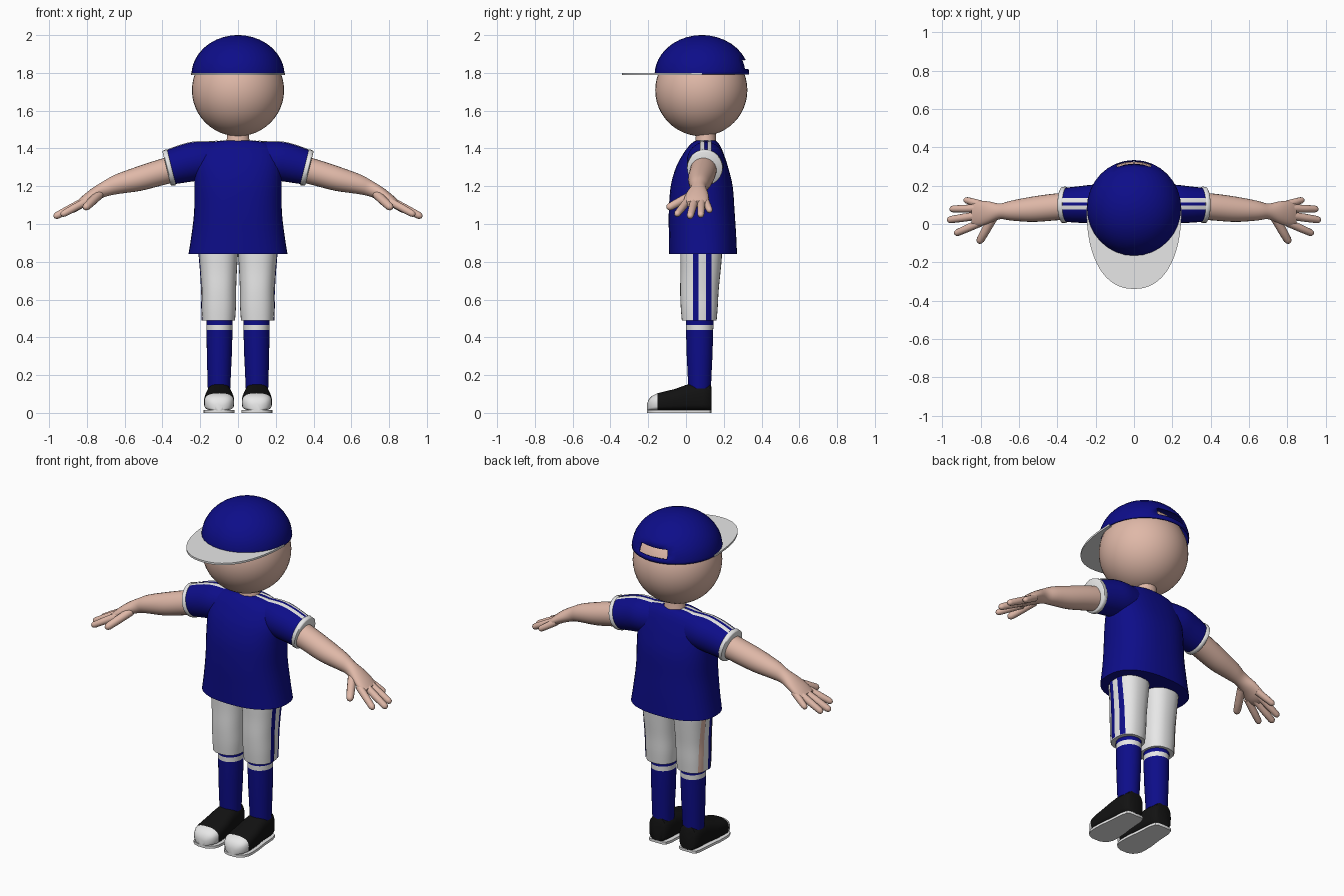
import bpy, bmesh, math
from mathutils import Vector
from mathutils.bvhtree import BVHTree

if "Cube" in bpy.data.objects:
    bpy.data.objects.remove(bpy.data.objects["Cube"])


def material(name, rgb):
    m = bpy.data.materials.new(name)
    m.diffuse_color = (*rgb, 1)
    m.use_nodes = True
    m.node_tree.nodes["Principled BSDF"].inputs["Base Color"].default_value = m.diffuse_color
    return m


BLUE = material("team blue", (0.004, 0.004, 0.25))
WHITE = material("white", (0.8, 0.8, 0.8))
SKIN = material("skin", (0.74, 0.48, 0.39))
BLACK = material("black", (0.006, 0.006, 0.006))


def finish(bm, name, mats, rule=None, angle=50):
    bmesh.ops.recalc_face_normals(bm, faces=bm.faces)
    for f in bm.faces:
        f.smooth = True
        if rule:
            f.material_index = rule(f.calc_center_median())
    me = bpy.data.meshes.new(name)
    bm.to_mesh(me)
    bm.free()
    for m in mats:
        me.materials.append(m)
    me.set_sharp_from_angle(angle=math.radians(angle))
    ob = bpy.data.objects.new(name, me)
    bpy.context.collection.objects.link(ob)
    return ob


def smooth_rows(rows, n):
    """Catmull-Rom interpolation of parameter rows."""
    out = []
    for i in range(len(rows) - 1):
        a, b, c, d = (rows[max(i - 1, 0)], rows[i], rows[i + 1], rows[min(i + 2, len(rows) - 1)])
        for k in range(n):
            t = k / n
            out.append([0.5 * (2 * q + (r - p) * t + (2 * p - 5 * q + 4 * r - s) * t * t
                               + (3 * q - p - 3 * r + s) * t ** 3) for p, q, r, s in zip(a, b, c, d)])
    return out + [list(rows[-1])]


def spow(v, e):
    return math.copysign(abs(v) ** e, v)


def loft(name, rings, mats, rule=None, caps=True, angle=50):
    bm = bmesh.new()
    vs = [[bm.verts.new(p) for p in r] for r in rings]
    n = len(vs[0])
    for a, b in zip(vs, vs[1:]):
        for i in range(n):
            bm.faces.new((a[i], a[(i + 1) % n], b[(i + 1) % n], b[i]))
    if caps:
        bm.faces.new(vs[0])
        bm.faces.new(vs[-1])
    return finish(bm, name, mats, rule, angle)


def angles(n):
    return [2 * math.pi * i / n for i in range(n)]


def upright(rows, s=1, e=1.0, n=32):
    """Rings stacked in z; row = z, cx, cy, rx, ry."""
    return [[(s * (cx + rx * spow(math.cos(t), e)), cy + ry * spow(math.sin(t), e), z)
             for t in angles(n)] for z, cx, cy, rx, ry in rows]


def sideways(rows, s=1, tilt=0.25, n=24):
    """Rings strung along x; row = x, cy, cz, ry, rz."""
    return [[(s * (x + tilt * rz * math.sin(t)), cy + ry * math.cos(t), cz + rz * math.sin(t))
             for t in angles(n)] for x, cy, cz, ry, rz in rows]


def digit(name, a, b, r, s):
    """Tapered finger with a rounded tip."""
    a, b = Vector(a), Vector(b)
    d = (b - a).normalized()
    u = d.cross(Vector((0, 0, 1))).normalized()
    v = d.cross(u)
    length = (b - a).length
    prof = [(0, 1.05), (0.5, 1.0), (1 - r / length, 0.9), (1 - 0.4 * r / length, 0.72), (1 - 0.08 * r / length, 0.35), (1, 0.08)]
    rings = []
    for f, k in prof:
        pts = [a.lerp(b, f) + r * k * (u * math.cos(t) + v * math.sin(t)) for t in angles(12)]
        rings.append([(s * p.x, p.y, p.z) for p in pts])
    loft(name, rings, [SKIN])


def stripe(name, targets, origin, direction, along, across, mat, steps=20):
    """Thin strip projected on the target surfaces."""
    trees = []
    for ob in targets:
        trees.append(BVHTree.FromPolygons([v.co for v in ob.data.vertices],
                                          [p.vertices[:] for p in ob.data.polygons]))
    direction = Vector(direction)
    bm = bmesh.new()
    rows = []
    for i in range(steps + 1):
        row = []
        for j in range(4):
            o = Vector(origin) + Vector(along) * (i / steps) + Vector(across) * (j / 3)
            hits = [h for h in (t.ray_cast(o, direction) for t in trees) if h[0]]
            if hits:
                h = min(hits, key=lambda q: q[3])
                row.append(bm.verts.new(h[0] - direction * 0.004))
        rows.append(row)
    for a, b in zip(rows, rows[1:]):
        if len(a) == 4 and len(b) == 4:
            for j in range(3):
                bm.faces.new((a[j], a[j + 1], b[j + 1], b[j]))
    return finish(bm, name, [mat])


# Head and neck
bm = bmesh.new()
bmesh.ops.create_uvsphere(bm, u_segments=40, v_segments=24, radius=0.244)
bmesh.ops.translate(bm, verts=bm.verts, vec=(0, 0.081, 1.709))
finish(bm, "head", [SKIN])
loft("neck", upright([(1.42, 0, 0.105, 0.068, 0.06), (1.445, 0, 0.105, 0.06, 0.054), (1.50, 0, 0.105, 0.056, 0.052)]), [SKIN])

# Cap crown with the opening at the back
crown = []
for z in (1.792, 1.805, 1.82, 1.845, 1.87, 1.90, 1.93, 1.955, 1.975, 1.989, 1.997, 1.9996):
    k = math.sqrt(max(0, 1 - ((z - 1.79) / 0.21) ** 2))
    crown.append((z, 0, 0.084, 0.246 * k, 0.25 * k))
cap = loft("cap_crown", upright(crown), [BLUE], caps=False)
bm = bmesh.new()
bm.from_mesh(cap.data)
gone = [f for f in bm.faces if 1.82 < f.calc_center_median().z < 1.87
        and abs(f.calc_center_median().x) < 0.09 and f.calc_center_median().y > 0.2]
bmesh.ops.delete(bm, geom=gone, context='FACES')
bmesh.ops.holes_fill(bm, edges=[e for e in bm.edges if e.is_boundary and e.verts[0].co.z > 1.99], sides=0)
bm.to_mesh(cap.data)
bm.free()
mod = cap.modifiers.new("thickness", 'SOLIDIFY')
mod.thickness = 0.006

# Cap brim: crescent plate
bm = bmesh.new()
cols = []
for i in range(33):
    t = math.pi + math.pi * i / 32
    c, q = math.cos(t), math.sin(t)
    outer = (0.248 * spow(c, 0.88), 0.085 + 0.424 * spow(q, 0.88))
    inner = (0.232 * c, 0.084 + 0.236 * q)
    cols.append([bm.verts.new((*p, z)) for p, z in ((outer, 1.80), (inner, 1.80), (inner, 1.789), (outer, 1.789))])
for a, b in zip(cols, cols[1:]):
    for j in range(4):
        bm.faces.new((a[j], a[(j + 1) % 4], b[(j + 1) % 4], b[j]))
bm.faces.new(cols[0])
bm.faces.new(cols[-1])
finish(bm, "cap_brim", [WHITE])

# Shirt body
torso = [(0.842, 0, 0.09, 0.262, 0.18), (0.95, 0, 0.087, 0.245, 0.178), (1.07, 0, 0.083, 0.232, 0.174),
         (1.2, 0, 0.083, 0.231, 0.164), (1.3, 0, 0.085, 0.23, 0.138), (1.37, 0, 0.092, 0.215, 0.108),
         (1.41, 0, 0.098, 0.185, 0.085), (1.433, 0, 0.102, 0.14, 0.065), (1.441, 0, 0.104, 0.08, 0.052)]
shirt = loft("shirt", upright(smooth_rows(torso, 4), e=0.85, n=40), [BLUE])

for s, side in ((1, "left"), (-1, "right")):
    # Sleeve, cuff and shoulder stripes
    sleeve = loft(side + "_sleeve", sideways(smooth_rows([
        (0.10, 0.105, 1.34, 0.085, 0.095), (0.20, 0.105, 1.335, 0.10, 0.10),
        (0.28, 0.102, 1.32, 0.096, 0.097), (0.365, 0.10, 1.298, 0.088, 0.088)], 4), s), [BLUE])
    loft(side + "_cuff", sideways([(0.352, 0.10, 1.301, 0.091, 0.092), (0.356, 0.10, 1.30, 0.095, 0.095),
         (0.374, 0.10, 1.296, 0.094, 0.093), (0.378, 0.10, 1.295, 0.088, 0.088)], s), [WHITE])
    for k, y in enumerate((0.075, 0.113)):
        stripe(f"{side}_shoulder_stripe_{k + 1}", [shirt, sleeve], (s * 0.06, y, 2), (0, 0, -1),
               (s * 0.315, 0, 0), (0, 0.022, 0), WHITE)

    # Arm running into the palm, then fingers
    loft(side + "_arm", sideways(smooth_rows([
        (0.33, 0.095, 1.295, 0.07, 0.068), (0.42, 0.088, 1.27, 0.07, 0.066), (0.53, 0.077, 1.238, 0.066, 0.062),
        (0.64, 0.07, 1.21, 0.052, 0.05), (0.70, 0.066, 1.188, 0.041, 0.04), (0.76, 0.06, 1.158, 0.058, 0.034),
        (0.81, 0.054, 1.126, 0.066, 0.028), (0.845, 0.05, 1.106, 0.056, 0.017)], 4), s), [SKIN])
    for name, a, b, r in (("little_finger", (0.79, 0.10, 1.128), (0.888, 0.128, 1.066), 0.019),
                          ("ring_finger", (0.81, 0.082, 1.122), (0.962, 0.078, 1.042), 0.02),
                          ("middle_finger", (0.81, 0.045, 1.122), (0.975, 0.02, 1.036), 0.021),
                          ("index_finger", (0.80, 0.008, 1.122), (0.937, -0.052, 1.047), 0.02),
                          ("thumb", (0.735, 0.035, 1.155), (0.812, -0.10, 1.083), 0.023)):
        digit(f"{side}_{name}", a, b, r, s)

    # Trouser leg and side stripes
    leg = loft(side + "_trouser_leg", upright(smooth_rows([
        (0.488, 0.102, 0.07, 0.086, 0.092), (0.56, 0.101, 0.07, 0.09, 0.098), (0.65, 0.101, 0.071, 0.091, 0.102),
        (0.75, 0.102, 0.077, 0.096, 0.106), (0.83, 0.103, 0.08, 0.102, 0.11), (0.9, 0.103, 0.08, 0.105, 0.11)], 4),
        s, e=0.85), [WHITE])
    for k, y in enumerate((0.037, 0.105)):
        tone = SKIN if s < 0 and k == 1 else BLUE
        stripe(f"{side}_trouser_stripe_{k + 1}", [leg], (s, y, 0.49), (-s, 0, 0), (0, 0, 0.36), (0, 0.03, 0), tone)

    # Sock with a white band
    loft(side + "_sock", upright([
        (0.13, 0.10, 0.072, 0.06, 0.06), (0.2, 0.10, 0.072, 0.062, 0.063), (0.3, 0.099, 0.072, 0.066, 0.068),
        (0.4, 0.098, 0.072, 0.068, 0.071), (0.438, 0.098, 0.072, 0.068, 0.072), (0.466, 0.098, 0.072, 0.069, 0.073),
        (0.495, 0.098, 0.072, 0.069, 0.073)], s), [BLUE, WHITE], lambda c: int(0.438 < c.z < 0.466))

    # Shoe upper with a white toe; row = y, half width, height
    stations = [(0.136, 0.04, 0.135), (0.128, 0.054, 0.152), (0.09, 0.064, 0.156), (0.04, 0.067, 0.156),
                (0.0, 0.07, 0.148), (-0.06, 0.078, 0.126), (-0.12, 0.08, 0.112), (-0.152, 0.078, 0.104),
                (-0.18, 0.066, 0.09), (-0.196, 0.048, 0.074), (-0.206, 0.022, 0.05)]
    rings = []
    for y, w, h in stations:
        rings.append([(s * (0.1 + w * spow(math.cos(t), 0.75)), y,
                       h / 2 + 0.006 + (h / 2 - 0.006) * spow(math.sin(t), 0.8 if math.sin(t) > 0 else 0.4))
                      for t in angles(28)])
    loft(side + "_shoe", rings, [BLACK, WHITE], lambda c: int(c.y < -0.15))

    # Shoe sole
    loft(side + "_sole", [[(s * (0.1 + dx * (w + 0.002)), y, z) for dx, z in ((-1, 0), (1, 0), (1, 0.015), (-1, 0.015))]
                          for y, w, h in stations], [WHITE], angle=30)
